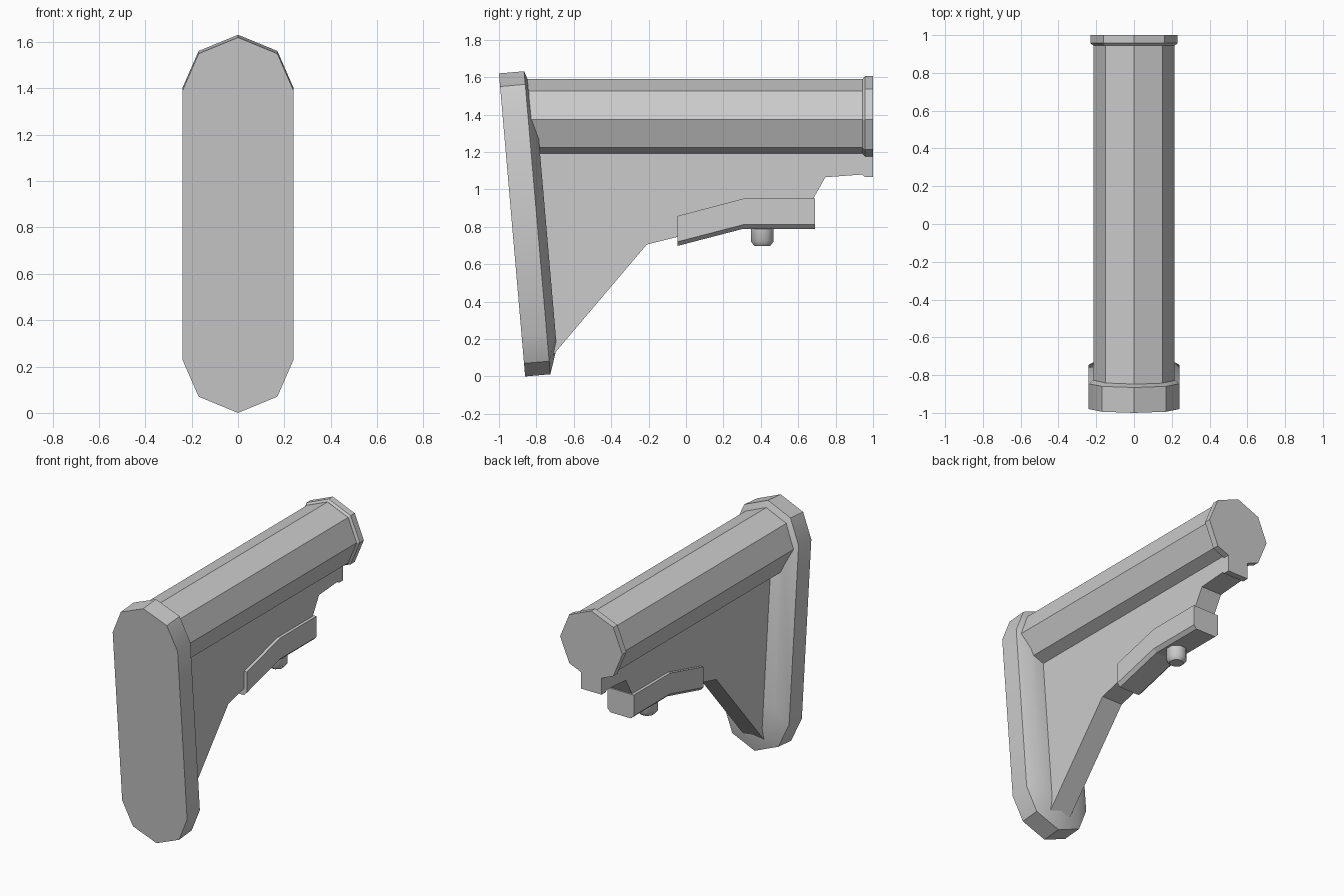
import bpy, bmesh, math

if "Cube" in bpy.data.objects:
    bpy.data.objects.remove(bpy.data.objects["Cube"])

TUBE_Z = 1.375


def loft(name, rings, smooth=None):
    """Skin a list of equal-length point rings and cap both ends."""
    bm = bmesh.new()
    loops = [[bm.verts.new(p) for p in ring] for ring in rings]
    n = len(loops[0])
    for a, b in zip(loops, loops[1:]):
        for i in range(n):
            j = (i + 1) % n
            bm.faces.new((a[i], a[j], b[j], b[i]))
    bm.faces.new(loops[0][::-1])
    bm.faces.new(loops[-1])
    bmesh.ops.recalc_face_normals(bm, faces=bm.faces)
    mesh = bpy.data.meshes.new(name)
    bm.to_mesh(mesh)
    bm.free()
    ob = bpy.data.objects.new(name, mesh)
    bpy.context.collection.objects.link(ob)
    if smooth:
        bpy.ops.object.select_all(action='DESELECT')
        bpy.context.view_layer.objects.active = ob
        ob.select_set(True)
        bpy.ops.object.shade_smooth_by_angle(angle=math.radians(smooth))
    return ob


def mirrored(half):
    """Close a right-hand (x, z) half outline running top to bottom."""
    return half + [(-x, z) for x, z in reversed(half) if x > 0]


def polygon(r, n=8, offset=0.0):
    return [(r * math.cos(math.tau * i / n + offset),
             r * math.sin(math.tau * i / n + offset)) for i in range(n)]


# Butt pad: leaning rounded slab with a wide chamfer on its rear side
pad_outline = mirrored([(0, 1.62), (0.17, 1.55), (0.24, 1.39),
                        (0.24, 0.23), (0.17, 0.07), (0, 0)])


def pad_ring(depth, sx, sz):
    ring = []
    for x, z in pad_outline:
        z = 0.81 + (z - 0.81) * sz
        ring.append((x * sx, -0.86 - 0.14 * z / 1.62 + depth * 0.996,
                     z + depth * 0.086))
    return ring


loft("butt_pad", [pad_ring(0, 1, 1), pad_ring(0.135, 1, 1),
                  pad_ring(0.182, 0.71, 0.83)], smooth=30)

# Octagonal buffer tube sleeve
loft("tube_sleeve", [[(x, y, TUBE_Z + z) for x, z in polygon(0.215)]
                     for y in (-0.9, 0.955)])


# End collar: octagon with a square tab below, slightly bevelled at the back
def collar_ring(y, r, tab_z):
    s = r * math.sqrt(0.5)
    t = 0.077
    join = TUBE_Z - r + (r - s) * t / s
    half = [(0, TUBE_Z + r), (s, TUBE_Z + s), (r, TUBE_Z),
            (s, TUBE_Z - s), (t, join), (t, tab_z)]
    return [(x, y, z) for x, z in mirrored(half)]


loft("end_collar", [collar_ring(0.945, 0.216, 1.078),
                    collar_ring(0.957, 0.23, 1.066),
                    collar_ring(1.0, 0.23, 1.066)])

# Flat web between the sleeve and the pad
web = [(-0.74, 0.08), (-0.21, 0.705), (-0.03, 0.75), (0.30, 0.84),
       (0.66, 0.90), (0.68, 0.95), (0.745, 1.065), (0.95, 1.08),
       (0.95, 1.25), (-0.84, 1.25)]
loft("web", [[(x, y, z) for y, z in web] for x in (-0.077, 0.077)])


# Adjustment lever: bent bar with chamfered lower edges
def lever_ring(y, top, bottom):
    w, c = 0.097, 0.022
    half = [(w, top), (w, bottom + c), (w - c, bottom)]
    return [(x, y, z) for x, z in mirrored(half)]


loft("adjustment_lever", [lever_ring(-0.045, 0.858, 0.698),
                          lever_ring(0.305, 0.95, 0.789),
                          lever_ring(0.69, 0.95, 0.789)])

# Lever pin with a chamfered tip
loft("lever_pin", [[(x, 0.408 + y, z) for x, y in polygon(r, 8, math.pi / 8)]
                   for r, z in ((0.066, 0.81), (0.066, 0.722), (0.046, 0.698))],
     smooth=50)
